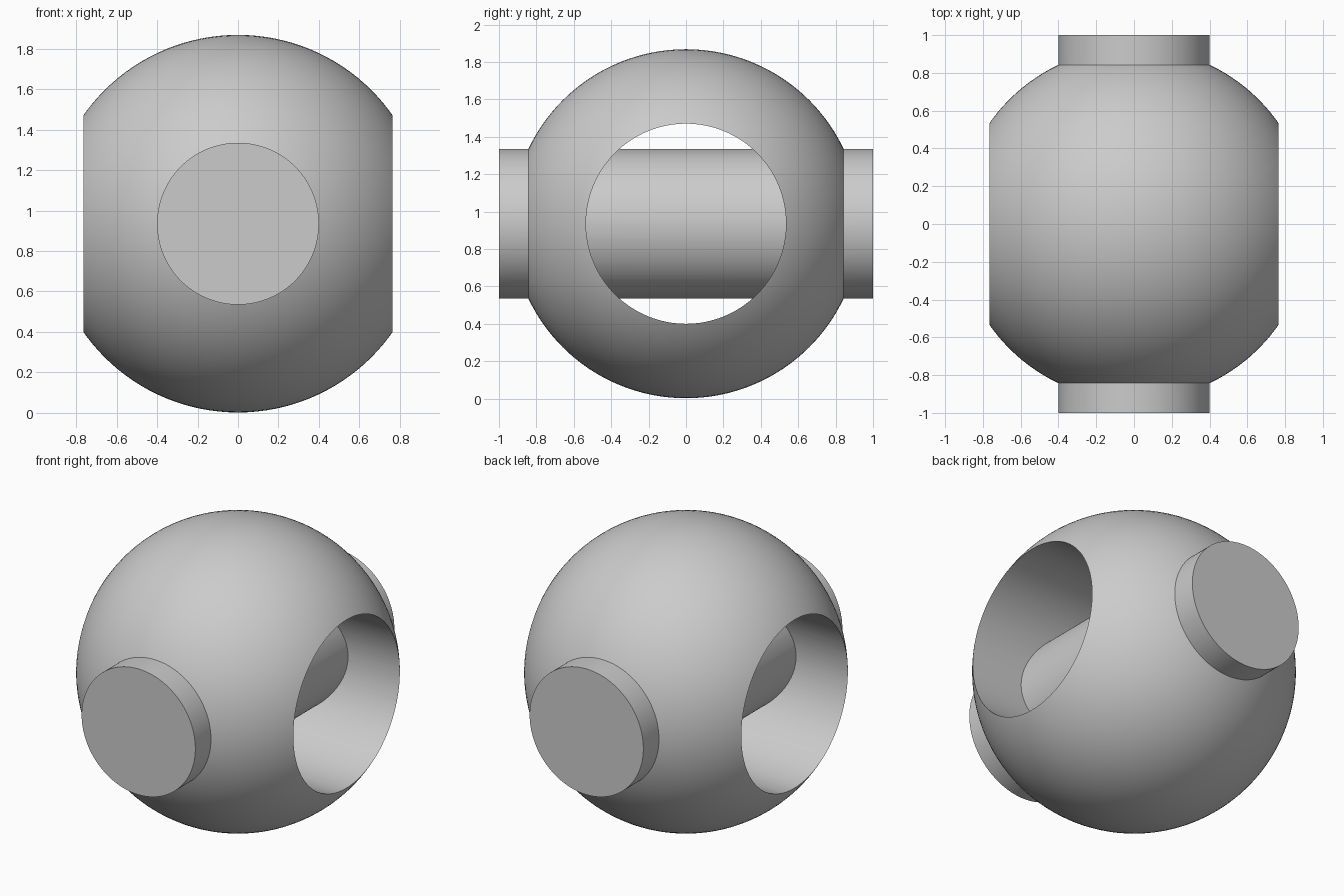
import bpy
import math
from mathutils import Matrix

SPHERE_R, BORE_R, ROD_R = 0.933, 0.535, 0.4
CENTRE = (0, 0, 0.935)

cube = bpy.data.objects.get("Cube")
if cube:
    bpy.data.objects.remove(cube, do_unlink=True)

grey = bpy.data.materials.new("plain_grey")
grey.use_nodes = True
colour = (0.6, 0.6, 0.6, 1)
grey.diffuse_color = colour
grey.node_tree.nodes["Principled BSDF"].inputs["Base Color"].default_value = colour


def finish(name):
    obj = bpy.context.object
    obj.name = name
    obj.data.materials.append(grey)
    return obj


def cylinder(name, radius, length, axis):
    bpy.ops.mesh.primitive_cylinder_add(vertices=128, radius=radius, depth=length)
    obj = finish(name)
    obj.data.transform(Matrix.Rotation(math.pi / 2, 4, axis))
    obj.location = CENTRE
    return obj


def combine(obj, other, operation):
    mod = obj.modifiers.new(operation.lower(), "BOOLEAN")
    mod.operation = operation
    mod.solver = "EXACT"
    mod.object = other
    bpy.context.view_layer.objects.active = obj
    bpy.ops.object.modifier_apply(modifier=mod.name)
    bpy.data.objects.remove(other, do_unlink=True)


# Ball with its poles along the bore
bpy.ops.mesh.primitive_uv_sphere_add(segments=128, ring_count=64, radius=SPHERE_R)
ball = finish("bored_ball_with_rod")
ball.data.transform(Matrix.Rotation(math.pi / 2, 4, "Y"))
ball.location = CENTRE

# Side-to-side bore, then the front-to-back rod crossing it
combine(ball, cylinder("bore_cutter", BORE_R, 3, "Y"), "DIFFERENCE")
combine(ball, cylinder("rod", ROD_R, 2, "X"), "UNION")

# Smooth curved faces, sharp rims
bpy.ops.object.select_all(action="DESELECT")
ball.select_set(True)
bpy.context.view_layer.objects.active = ball
bpy.ops.object.shade_smooth_by_angle(angle=math.radians(20))
